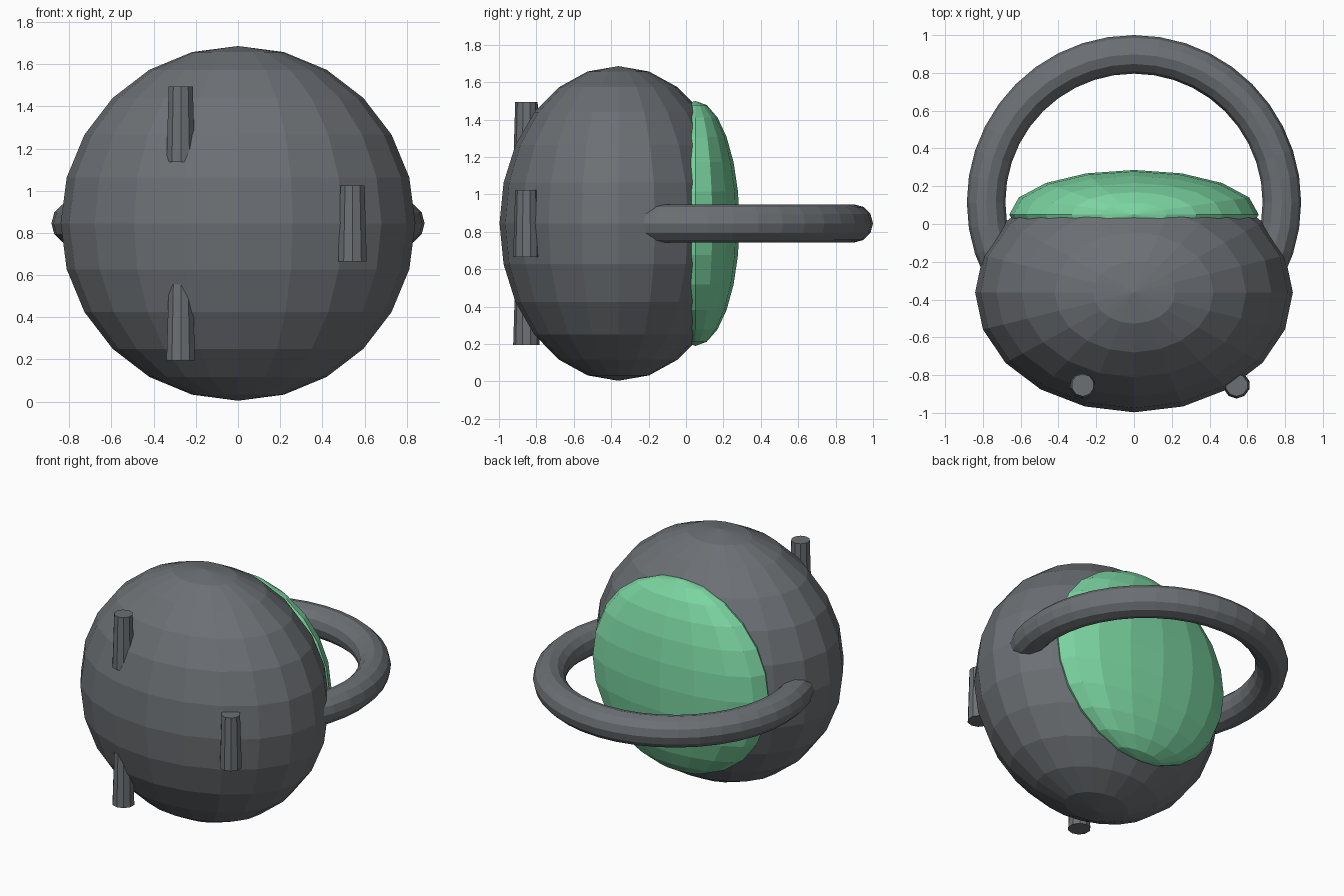
import bpy
from math import cos, sin, radians

if "Cube" in bpy.data.objects:
    bpy.data.objects.remove(bpy.data.objects["Cube"])

CZ = 0.845  # height of the pot's lying axis


def material(name, color):
    mat = bpy.data.materials.new(name)
    mat.diffuse_color = (*color, 1)
    mat.use_nodes = True
    mat.node_tree.nodes["Principled BSDF"].inputs["Base Color"].default_value = mat.diffuse_color
    return mat


iron = material("dark_iron", (0.15, 0.162, 0.175))
green = material("brew_green", (0.2, 0.67, 0.36))


def finish(name, mat, scale=(1, 1, 1)):
    ob = bpy.context.object
    ob.name = name
    ob.scale = scale
    bpy.ops.object.transform_apply(location=False, rotation=False, scale=True)
    ob.data.materials.append(mat)


# Pot body: squashed low-poly ball
bpy.ops.mesh.primitive_uv_sphere_add(segments=20, ring_count=12, radius=1, location=(0, -0.362, CZ))
finish("pot_body", iron, (0.841, 0.635, 0.841))

# Green brew bulging out of the mouth
bpy.ops.mesh.primitive_uv_sphere_add(segments=16, ring_count=12, radius=1, location=(0, 0.05, CZ))
finish("brew", green, (0.66, 0.236, 0.655))

# Ring handle, its front half buried in the body
bpy.ops.mesh.primitive_torus_add(major_segments=40, minor_segments=12, major_radius=0.783,
                                 minor_radius=0.102, location=(0, 0.115, CZ))
finish("handle", iron)

# Three tapered feet spaced evenly around the pot's axis
for i in range(3):
    a = radians(120 * i)
    bpy.ops.mesh.primitive_cone_add(vertices=10, radius1=0.071, radius2=0.06, depth=0.36,
                                    location=(0.543 * cos(a), -0.853, CZ + 0.543 * sin(a)))
    finish(f"foot_{i + 1}", iron)
